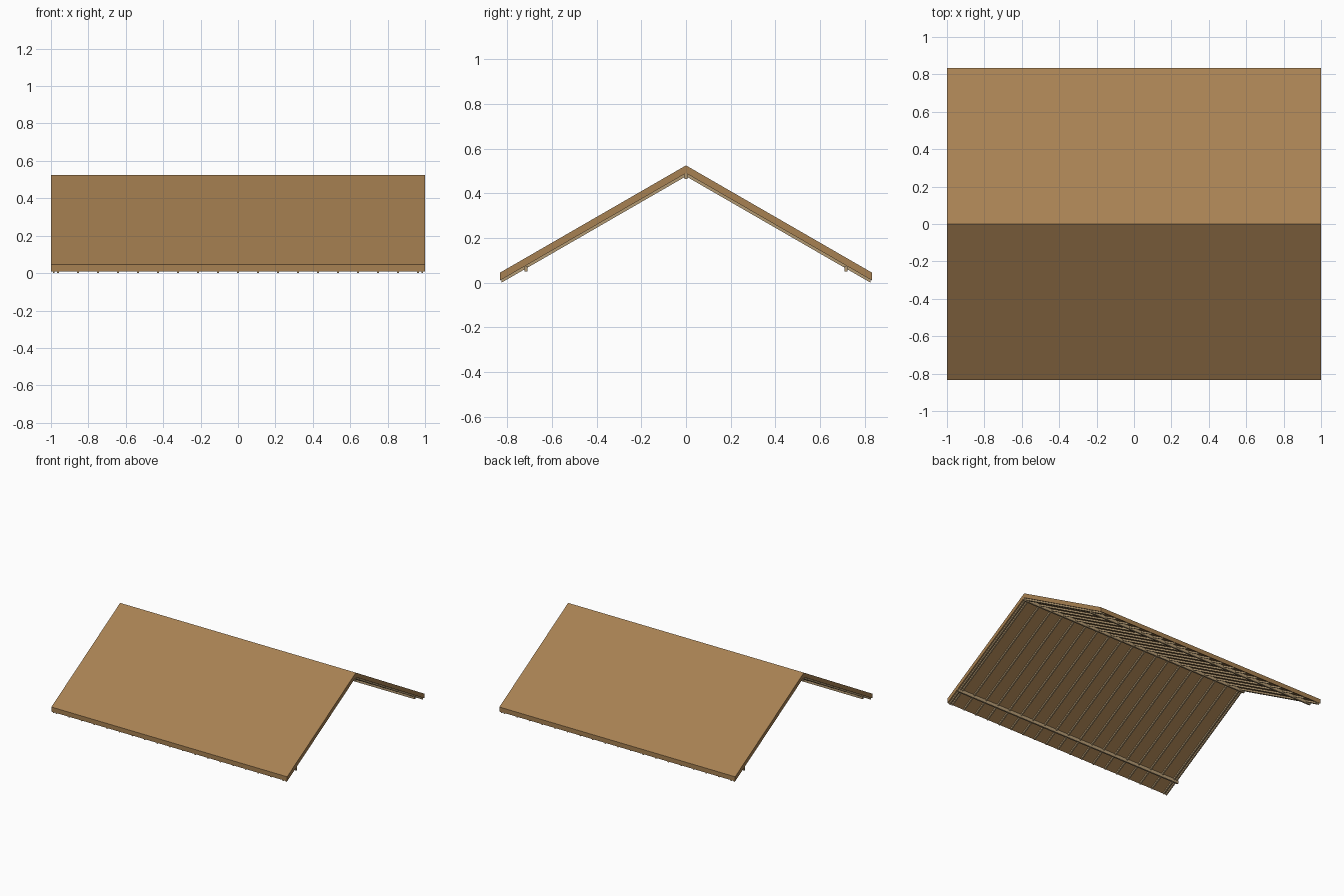
import bpy

if "Cube" in bpy.data.objects:
    bpy.data.objects.remove(bpy.data.objects["Cube"])

SLOPE = 0.5765      # 30 degree pitch
RIDGE_TOP = 0.525
HALF_SPAN = 0.833
DECK = 0.035        # vertical thickness of the roof deck


def material(name, color):
    m = bpy.data.materials.new(name)
    m.diffuse_color = color
    m.use_nodes = True
    m.node_tree.nodes["Principled BSDF"].inputs["Base Color"].default_value = m.diffuse_color
    return m


deck_mat = material("roof_brown", (0.39, 0.22, 0.085, 1))
beam_mat = material("beam_tan", (0.45, 0.32, 0.17, 1))


def extrude_x(name, profile, x0, x1, mat):
    """Closed (y, z) profile, counter-clockwise seen from +x, swept along x."""
    n = len(profile)
    verts = [(x, y, z) for x in (x0, x1) for y, z in profile]
    faces = [tuple(range(n))[::-1], tuple(range(n, 2 * n))]
    faces += [(i, (i + 1) % n, (i + 1) % n + n, i + n) for i in range(n)]
    me = bpy.data.meshes.new(name)
    me.from_pydata(verts, [], faces)
    me.materials.append(mat)
    ob = bpy.data.objects.new(name, me)
    bpy.context.collection.objects.link(ob)
    return ob


def chevron(half, top, thick):
    """Gable section with plumb-cut ends."""
    e = top - half * SLOPE
    return [(-half, e), (-half, e - thick), (0, top - thick),
            (half, e - thick), (half, e), (0, top)]


def box(y, z0, z1, w):
    return [(y - w, z0), (y + w, z0), (y + w, z1), (y - w, z1)]


# Roof deck
extrude_x("roof_deck", chevron(HALF_SPAN, RIDGE_TOP, DECK), -1, 1, deck_mat)

# Rafter pairs under the deck, with an extra pair near each gable
under = RIDGE_TOP - DECK
half_rafter = 0.826
depth = under - half_rafter * SLOPE     # rafter tails touch z = 0
for x in [-0.985] + [i * 0.107 for i in range(-9, 10)] + [0.985]:
    extrude_x("rafter", chevron(half_rafter, under, depth),
              x - 0.005, x + 0.005, beam_mat)

# Ridge beam and eave purlins
extrude_x("ridge_beam", box(0, 0.464, 0.488, 0.006), -1, 1, beam_mat)
for side in (-1, 1):
    extrude_x("eave_purlin", box(side * 0.717, 0.05, 0.075, 0.006), -1, 1, beam_mat)
